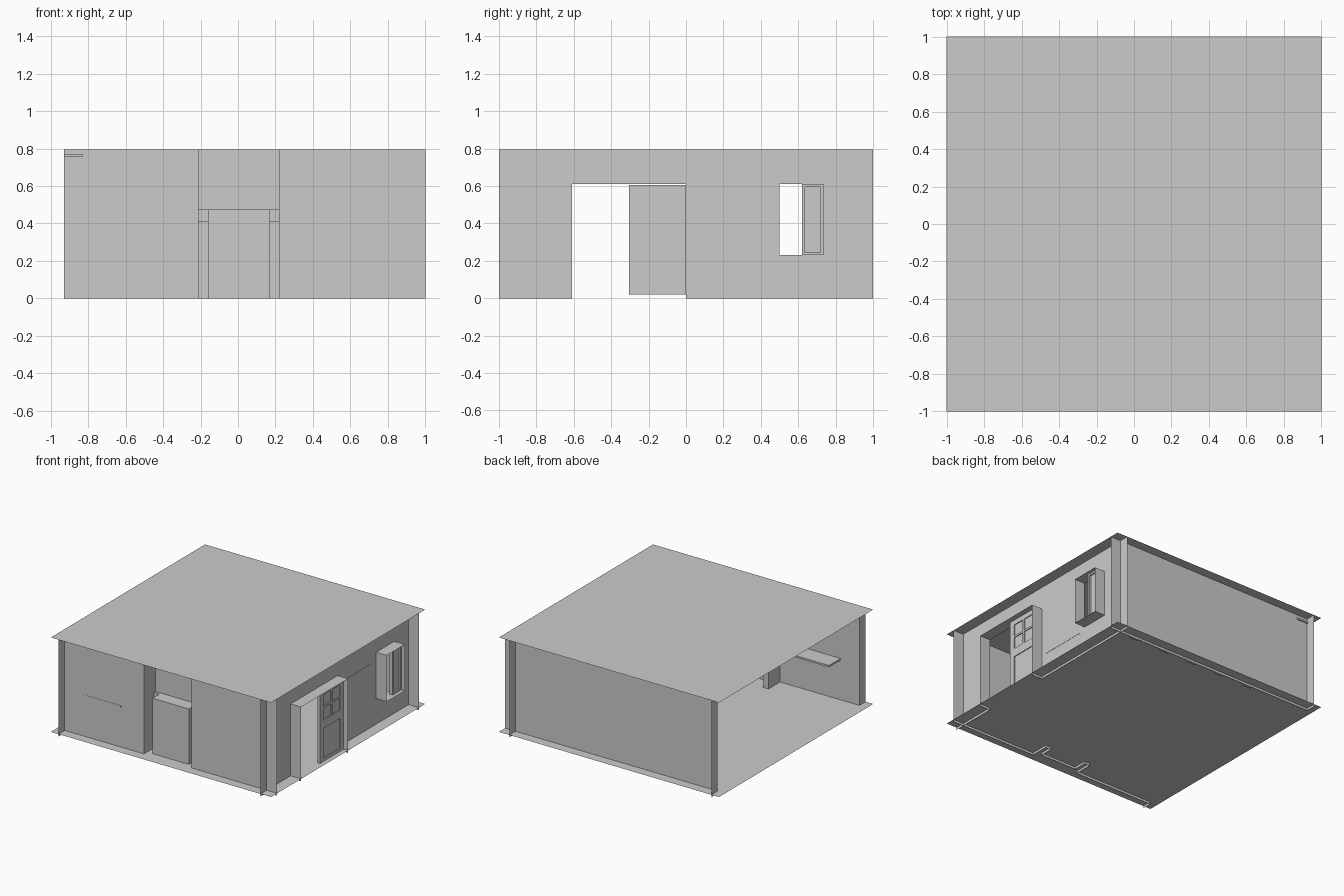
import bpy

if "Cube" in bpy.data.objects:
    bpy.data.objects.remove(bpy.data.objects["Cube"])

H = 0.795        # ceiling height
XR, XL = 0.905, -0.93   # right wall plane, open left end
YW = 0.92        # front / back wall planes


def mesh(name, verts, faces):
    me = bpy.data.meshes.new(name)
    me.from_pydata(verts, [], faces)
    me.validate()
    ob = bpy.data.objects.new(name, me)
    bpy.context.collection.objects.link(ob)
    return ob


def quads(name, rects):
    """Flat sheets; each rect is given by its four corners."""
    verts = [p for r in rects for p in r]
    return mesh(name, verts, [tuple(range(i, i + 4)) for i in range(0, len(verts), 4)])


def upright(a, b, z0=0.0, z1=H):
    return [(*a, z0), (*b, z0), (*b, z1), (*a, z1)]


def level(x0, x1, y0, y1, z):
    return [(x0, y0, z), (x1, y0, z), (x1, y1, z), (x0, y1, z)]


def boxes(name, items):
    verts, faces = [], []
    for x0, x1, y0, y1, z0, z1 in items:
        n = len(verts)
        verts += [(x, y, z) for z in (z0, z1) for x, y in ((x0, y0), (x1, y0), (x1, y1), (x0, y1))]
        for f in ((3, 2, 1, 0), (4, 5, 6, 7), (0, 1, 5, 4), (1, 2, 6, 5), (2, 3, 7, 6), (3, 0, 4, 7)):
            faces.append([n + i for i in f])
    return mesh(name, verts, faces)


# floor and ceiling sheets
quads("floor", [level(-1, 1, -1, 1, 0.02)])
quads("ceiling", [level(-1, 1, -1, 1, H)])

# back wall, with a short return at the open end
quads("back_wall", [upright((1, YW), (XL, YW)), upright((XL, YW), (XL, 1))])
boxes("back_wall_pilaster", [(x - 0.04, x + 0.04, YW - 0.02, YW, 0, H)
                             for x in (0.76, 0.47, 0.2, -0.07, -0.35)])

# front wall stepping inward around the chimney breast
path = [(XL, -1), (XL, -YW), (-0.21, -YW), (-0.21, -0.77), (-0.16, -0.77)]
front = [upright(a, b) for a, b in zip(path, path[1:])]
path = [(0.17, -0.77), (0.22, -0.77), (0.22, -YW), (1, -YW)]
front += [upright(a, b) for a, b in zip(path, path[1:])]
front.append(upright((-0.16, -0.77), (0.17, -0.77), 0.475))
quads("front_wall", front)

# fireplace recess and mantel
path = [(-0.16, -0.77), (-0.16, -0.88), (0.17, -0.88), (0.17, -0.77)]
quads("firebox", [upright(a, b, 0, 0.475) for a, b in zip(path, path[1:])]
      + [level(-0.16, 0.17, -0.88, -0.77, 0.475)])
boxes("mantel", [(-0.21, 0.22, -0.79, -0.73, 0.41, 0.475)])

# shelf beside the chimney, and the beam across the open end
boxes("wall_shelf", [(-0.76, -0.42, -0.922, -0.77, 0.345, 0.36)])
boxes("ceiling_beam", [(-0.93, -0.83, -0.93, 0.93, 0.755, 0.77)])

# right wall sheet around the door and window openings
D0, D1, DT = -0.61, 0.0, 0.61
W0, W1, WB, WT = 0.5, 0.735, 0.23, 0.61
strips = [(-1, D0, 0, H), (D0, D1, DT, H), (D1, W0, 0, H),
          (W0, W1, 0, WB), (W0, W1, WT, H), (W1, 1, 0, H)]
quads("right_wall", [upright((XR, a), (XR, b), c, d) for a, b, c, d in strips])

# opening reveals reaching outward
quads("door_reveal", [upright((XR, y), (1, y), 0, DT) for y in (D0, D1)] + [level(XR, 1, D0, D1, DT)])
quads("window_reveal", [upright((XR, y), (1, y), WB, WT) for y in (W0, W1)]
      + [level(XR, 1, W0, W1, z) for z in (WB, WT)])

# door leaf: thin panel sheet with stiles and rails over it
x0, x1 = 0.935, 0.96
leaf = [(x0 + 0.007, x1 - 0.007, -0.30, -0.005, 0.025, 0.6)]
leaf += [(x0, x1, a, b, 0.02, 0.605) for a, b in ((-0.305, -0.26), (-0.045, 0))]
leaf += [(x0, x1, -0.26, -0.045, a, b) for a, b in ((0.02, 0.045), (0.29, 0.36), (0.455, 0.47), (0.565, 0.605))]
leaf += [(x0, x1, -0.163, -0.143, a, b) for a, b in ((0.36, 0.455), (0.47, 0.565))]
boxes("door_leaf", leaf)

# window sash on the far half of the opening
x0, x1 = 0.94, 0.97
boxes("window_sash", [(x0, x1, 0.62, 0.635, WB, WT), (x0, x1, 0.72, W1, WB, WT),
                      (x0, x1, 0.635, 0.72, WB, WB + 0.015), (x0, x1, 0.635, 0.72, WT - 0.015, WT),
                      (0.95, 0.957, 0.635, 0.72, WB + 0.015, WT - 0.015)])

# picture panel set into the right wall
boxes("wall_panel", [(0.885, 0.907, 0.04, 0.44, 0.2, 0.54)])
